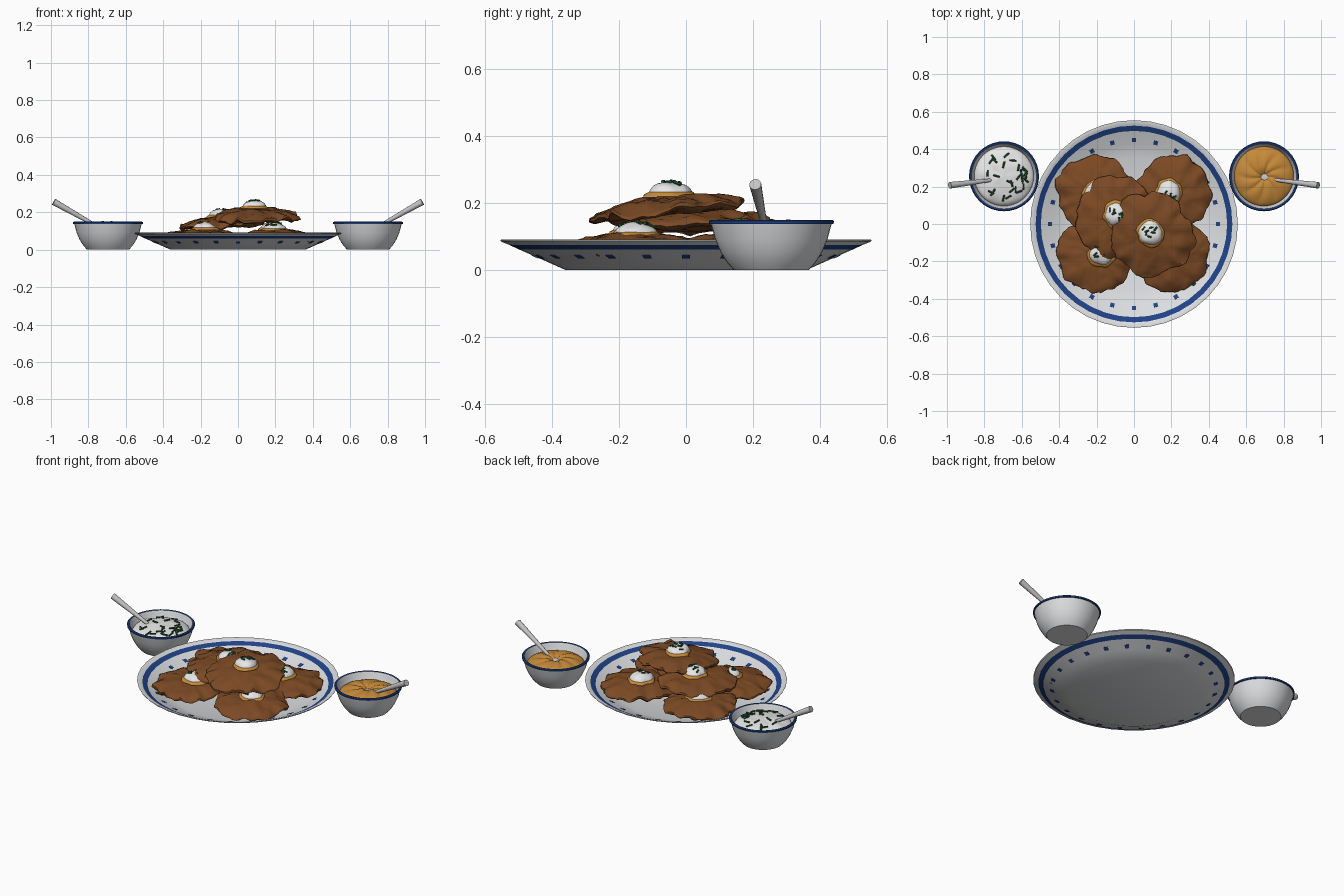
import bpy, bmesh, math, random
from mathutils import Vector, Matrix, noise

random.seed(4)
cube = bpy.data.objects.get("Cube")
if cube:
    bpy.data.objects.remove(cube, do_unlink=True)


def material(name, rgb):
    m = bpy.data.materials.new(name)
    m.use_nodes = True
    m.diffuse_color = (*rgb, 1)
    bsdf = m.node_tree.nodes["Principled BSDF"]
    bsdf.inputs["Base Color"].default_value = (*rgb, 1)
    bsdf.inputs["Roughness"].default_value = 0.6
    return m


CHINA = material("white_china", (0.72, 0.73, 0.75))
BLUE = material("blue_glaze", (0.014, 0.055, 0.24))
BROWN = material("fried_brown", (0.2, 0.068, 0.018))
SAUCE = material("apple_sauce", (0.56, 0.25, 0.04))
CREAM = material("white_cream", (0.82, 0.83, 0.82))
GREEN = material("chive_green", (0.02, 0.1, 0.03))
METAL = material("spoon_metal", (0.55, 0.55, 0.56))


def finish(name, bm, mats, place=Matrix(), angle=40):
    bmesh.ops.recalc_face_normals(bm, faces=bm.faces)
    mesh = bpy.data.meshes.new(name)
    bm.to_mesh(mesh)
    bm.free()
    for m in mats:
        mesh.materials.append(m)
    ob = bpy.data.objects.new(name, mesh)
    bpy.context.collection.objects.link(ob)
    ob.matrix_world = place
    bpy.ops.object.select_all(action='DESELECT')
    ob.select_set(True)
    bpy.context.view_layer.objects.active = ob
    bpy.ops.object.shade_smooth_by_angle(angle=math.radians(angle))
    return ob


def lathe(name, profile, segs, mats, place=Matrix(), warp=None, rule=None, angle=40):
    """Turn an (r, z) profile about z, then warp points and colour faces by rule."""
    bm = bmesh.new()
    vs = [bm.verts.new((r, 0, z)) for r, z in profile]
    es = [bm.edges.new(pair) for pair in zip(vs, vs[1:])]
    bmesh.ops.spin(bm, geom=vs + es, cent=(0, 0, 0), axis=(0, 0, 1),
                   angle=math.tau, steps=segs)
    bmesh.ops.remove_doubles(bm, verts=bm.verts, dist=0.0002)
    if rule:
        for f in bm.faces:
            f.material_index = int(rule(f.calc_center_median()))
    if warp:
        for v in bm.verts:
            v.co = warp(v.co)
    return finish(name, bm, mats, place, angle)


def dome(radius, height, rings=8):
    return [(radius * math.sin(a), height * math.cos(a))
            for a in (i * math.pi / 2 / rings for i in range(rings + 1))] + [(0, 0)]


def chives(name, centre, radius, height, count, length):
    """Scatter chopped chives over a dome as one object."""
    bm = bmesh.new()
    for _ in range(count):
        a, t = random.uniform(0, math.tau), math.sqrt(random.uniform(0.01, 0.6))
        p = Vector((t * radius * math.cos(a), t * radius * math.sin(a),
                    height * math.sqrt(1 - t * t) + 0.002))
        normal = Vector((p.x / radius ** 2, p.y / radius ** 2, p.z / height ** 2))
        turn = normal.to_track_quat('Z', 'Y').to_matrix().to_4x4()
        spin = Matrix.Rotation(random.uniform(0, math.tau), 4, 'Z')
        lie = Matrix.Rotation(math.pi / 2, 4, 'Y')
        bmesh.ops.create_cone(bm, cap_ends=True, segments=6, radius1=0.005, radius2=0.005,
                              depth=length,
                              matrix=Matrix.Translation(p) @ turn @ spin @ lie)
    finish(name, bm, [GREEN], Matrix.Translation(centre))


# Plate: thin sloped dish with a blue band showing on both sides
plate_profile = [(0, 0), (0.36, 0), (0.43, 0.031), (0.498, 0.061), (0.526, 0.074), (0.553, 0.085),
                 (0.555, 0.09), (0.55, 0.091), (0.526, 0.08), (0.498, 0.067), (0.43, 0.037),
                 (0.355, 0.008), (0, 0.008)]
lathe("plate", plate_profile, 40, [CHINA, BLUE],
      rule=lambda c: 0.498 < c.xy.length < 0.526)

# Square dots round the plate
bm = bmesh.new()
for i in range(24):
    place = (Matrix.Rotation(i * math.tau / 24, 4, 'Z') @ Matrix.Translation((0.45, 0, 0.043))
             @ Matrix.Rotation(-math.radians(24), 4, 'Y') @ Matrix.Diagonal((0.023, 0.023, 0.0095, 1)))
    bmesh.ops.create_cube(bm, size=1, matrix=place)
finish("plate_dots", bm, [BLUE])


# Potato pancakes: ragged discs with a domed, lumpy top
def pancake(name, x, y, z, radius, tilt_x=0.0, tilt_y=0.0):
    seed = Vector((x * 40, y * 40, z * 40))
    rings = 14
    radii = [math.sin(i / rings * math.pi / 2) for i in range(rings + 1)]
    profile = [(r * radius, 0.018 + 0.036 * (1 - r ** 3)) for r in radii]
    profile += [(radius * 1.01, 0.008)]
    profile += [(r * radius, 0.0) for r in (0.96, 0.8, 0.5, 0)]

    def warp(co):
        t = min(co.xy.length / radius, 1)
        d = Vector((co.x, co.y, 0)).normalized()
        edge = 0.13 * noise.noise(d * 2.2 + seed) + 0.07 * noise.noise(d * 6 + seed)
        lump = 0.011 * noise.noise(co * 14 + seed) + 0.005 * noise.noise(co * 40 + seed)
        sag = t ** 4 * 0.02 * noise.noise(d * 4 - seed)
        k = 1 + t * t * edge
        return Vector((co.x * k, co.y * k, co.z + lump + sag))

    place = (Matrix.Translation((x, y, z)) @ Matrix.Rotation(tilt_x, 4, 'X')
             @ Matrix.Rotation(tilt_y, 4, 'Y'))
    lathe(name, profile, 72, [BROWN], place, warp, angle=50)


pancake("pancake_back_right", -0.215, 0.165, 0.053, 0.2)
pancake("pancake_back_left", 0.21, 0.165, 0.053, 0.2)
pancake("pancake_front_right", -0.21, -0.165, 0.053, 0.2)
pancake("pancake_front_left", 0.2, -0.16, 0.053, 0.2)
pancake("pancake_middle", -0.09, 0.03, 0.122, 0.22, 0.03, -0.05)
pancake("pancake_top", 0.09, -0.05, 0.166, 0.222, 0.12, -0.02)


# Toppings: sauce pad, cream dollop and chives
def topping(tag, x, y, z):
    wave = lambda co: co * (1 + 0.16 * noise.noise(Vector((co.x, co.y, z)) * 25 + Vector((x, y, 0)) * 50))
    place = Matrix.Translation((x, y, z))
    lathe("sauce_" + tag, dome(0.076, 0.024), 28, [SAUCE], place, wave)
    place = Matrix.Translation((x, y, z + 0.006))
    lathe("cream_" + tag, dome(0.064, 0.038), 28, [CREAM], place, wave)
    chives("chives_" + tag, (x, y, z + 0.006), 0.062, 0.038, 7, 0.024)


topping("back_right", -0.2, 0.16, 0.1)
topping("back_left", 0.185, 0.165, 0.105)
topping("front_right", -0.175, -0.155, 0.105)
topping("front_left", 0.2, -0.15, 0.1)
topping("middle", -0.09, 0.05, 0.172)
topping("top", 0.09, -0.05, 0.22)

# Dip bowls, with a blue rim
bowl_profile = [(0, 0), (0.112, 0), (0.132, 0.022), (0.152, 0.054), (0.168, 0.092), (0.18, 0.137),
                (0.186, 0.138), (0.187, 0.146), (0.182, 0.15), (0.174, 0.148),
                (0.168, 0.136), (0.158, 0.095), (0.12, 0.04), (0, 0.02)]


def folds(co):
    r, a = co.xy.length, math.atan2(co.y, co.x)
    t = r / 0.16
    ridge = 0.011 * math.sin(math.pi * min(t, 1)) * abs(math.sin(4.5 * a + 2 * t)) ** 0.6
    pinch = -0.02 * math.exp(-(t / 0.15) ** 2)
    return co + Vector((0, 0, ridge + pinch if co.z > 0.001 else 0))


def ripple(co):
    return co + Vector((0, 0, 0.006 * noise.noise(co * 22))) if co.z > 0.001 else co.copy()


def spoon(name, side):
    """Round tapered handle running down to a small oval scoop."""
    tip, neck = Vector((side * 0.985, 0.207, 0.256)), Vector((side * 0.735, 0.238, 0.115))
    axis = tip - neck
    turn = axis.to_track_quat('Z', 'Y').to_matrix().to_4x4()
    bm = bmesh.new()
    bmesh.ops.create_cone(bm, cap_ends=True, segments=14, radius1=0.008, radius2=0.018,
                          depth=axis.length, matrix=Matrix.Translation((tip + neck) / 2) @ turn)
    scoop = Matrix.Translation((side * 0.71, 0.243, 0.11)) @ Matrix.Diagonal((0.05, 0.033, 0.014, 1))
    bmesh.ops.create_uvsphere(bm, u_segments=16, v_segments=8, radius=1, matrix=scoop)
    finish(name, bm, [METAL])


for side, tag in ((-1, "right"), (1, "left")):
    at = Vector((side * 0.695, 0.255, 0))
    lathe("bowl_" + tag, bowl_profile, 40, [CHINA, BLUE], Matrix.Translation(at),
          rule=lambda c: c.z > 0.136 and c.xy.length > 0.175)
    spoon("spoon_" + tag, side)

fill = Vector((0, 0, 0.1))
lathe("cream_dip", dome(0.159, 0.045, 12), 40, [CREAM],
      Matrix.Translation(Vector((-0.695, 0.255, 0)) + fill), ripple)
chives("chives_dip", (-0.695, 0.255, 0.101), 0.157, 0.046, 28, 0.036)
lathe("sauce_dip", dome(0.159, 0.03, 14), 72, [SAUCE],
      Matrix.Translation(Vector((0.695, 0.255, 0)) + fill), folds, angle=60)
